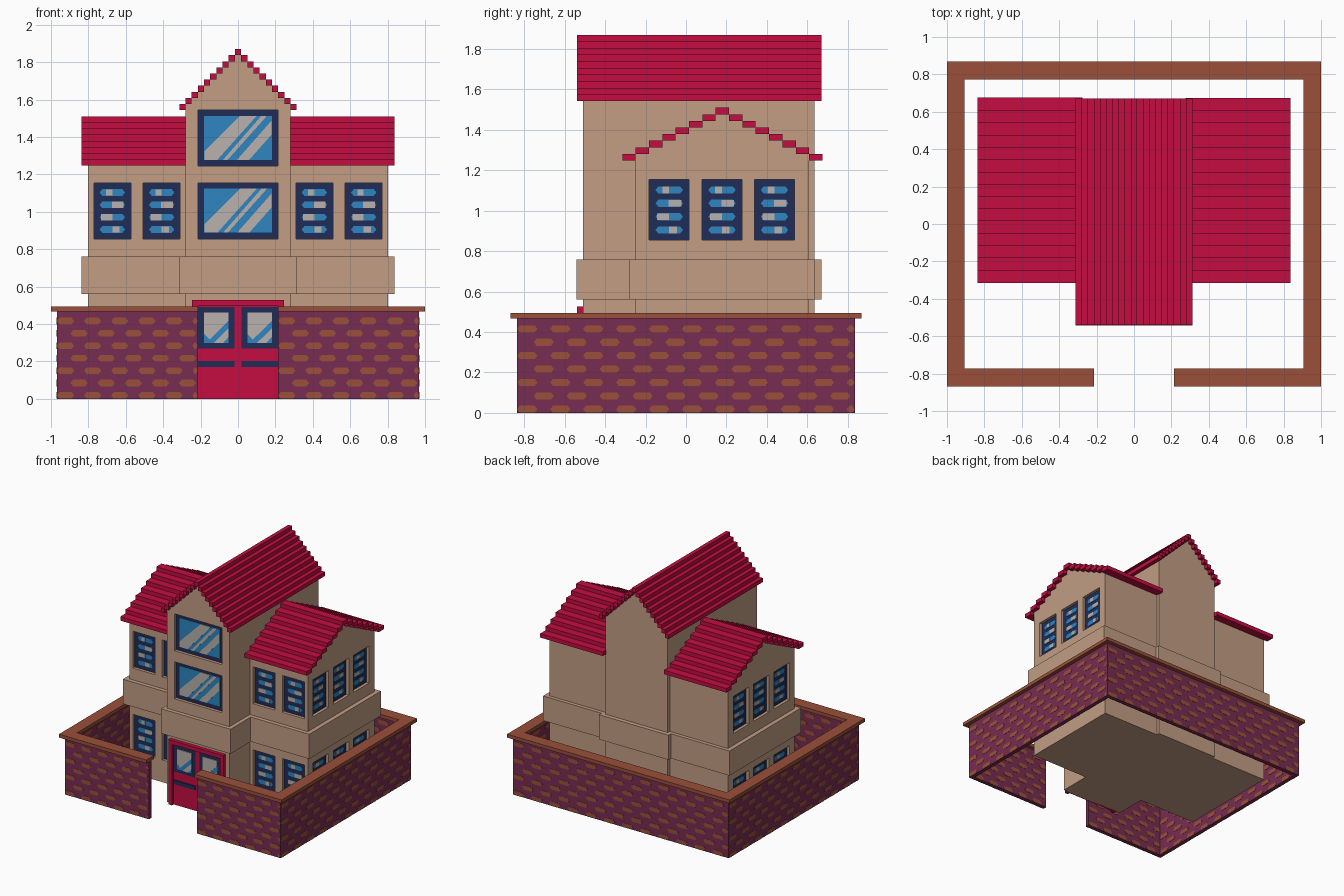
import bpy, bmesh, math
from mathutils import Matrix, Vector

cube = bpy.data.objects.get("Cube")
if cube:
    bpy.data.objects.remove(cube, do_unlink=True)


def material(name, hexcode):
    def lin(c):
        return c / 12.92 if c <= 0.04045 else ((c + 0.055) / 1.055) ** 2.4
    rgb = [lin(int(hexcode[i:i + 2], 16) / 255) for i in (0, 2, 4)] + [1.0]
    m = bpy.data.materials.new(name)
    m.use_nodes = True
    m.diffuse_color = rgb
    bsdf = m.node_tree.nodes["Principled BSDF"]
    bsdf.inputs["Base Color"].default_value = rgb
    bsdf.inputs["Roughness"].default_value = 0.9
    return m


TAN = material("tan plaster", "C29D84")
RED = material("crimson", "C40D41")
BROWN = material("brick brown", "9B503A")
PURPLE = material("purple mortar", "772C52")
NAVY = material("navy frame", "1F2C57")
BLUE = material("blue glass", "2E86C1")
GREY = material("grey reflection", "BAB1AC")

FRONT, LEFT, BACK, RIGHT = 0, 90, 180, -90


class Part:
    """Mesh made of prisms that are drawn on a facade and extruded outwards."""

    def __init__(self, name, *mats):
        self.name, self.mats, self.bm = name, mats, bmesh.new()

    def prism(self, pts, side, d0, d1, mat=0):
        rot = Matrix.Rotation(math.radians(side), 3, 'Z')
        rings = [[self.bm.verts.new(rot @ Vector((u, -d, v))) for u, v in pts] for d in (d0, d1)]
        n = len(pts)
        faces = [self.bm.faces.new(r) for r in rings]
        for i in range(n):
            j = (i + 1) % n
            faces.append(self.bm.faces.new((rings[0][i], rings[0][j], rings[1][j], rings[1][i])))
        for f in faces:
            f.material_index = mat

    def rect(self, u0, u1, v0, v1, side, d0, d1, mat=0):
        self.prism([(u0, v0), (u1, v0), (u1, v1), (u0, v1)], side, d0, d1, mat)

    def lozenge(self, u0, u1, v, half, side, d0, d1, mat=0):
        c = min(half * 0.8, (u1 - u0) * 0.4)
        self.prism([(u0, v), (u0 + c, v - half), (u1 - c, v - half), (u1, v),
                    (u1 - c, v + half), (u0 + c, v + half)], side, d0, d1, mat)

    def box(self, x0, x1, y0, y1, z0, z1, mat=0):
        self.rect(x0, x1, z0, z1, FRONT, -y1, -y0, mat)

    def finish(self):
        bmesh.ops.recalc_face_normals(self.bm, faces=self.bm.faces[:])
        me = bpy.data.meshes.new(self.name)
        self.bm.to_mesh(me)
        self.bm.free()
        for m in self.mats:
            me.materials.append(m)
        ob = bpy.data.objects.new(self.name, me)
        bpy.context.collection.objects.link(ob)
        return ob


H = 0.0327  # height of one roof step


def edge(k, w):
    return w / 2 + w * k if k >= 0 else 0


def stepped_wall(mid, ridge, w, n):
    """House end profile whose gable follows the roof steps."""
    half = []
    for k in range(n - 2, -1, -1):
        top = ridge - (k + 1) * H
        half.append((edge(k, w), top))
        if k:
            half.append((edge(k - 1, w), top))
    right = [(edge(n - 2, w), 0)] + half
    return [(mid + u, v) for u, v in right] + [(mid - u, v) for u, v in reversed(right)]


def stepped_roof(part, mid, ridge, w, n, side, d0, d1):
    part.rect(mid - w / 2, mid + w / 2, ridge - H, ridge, side, d0, d1)
    for k in range(1, n):
        for s in (-1, 1):
            a, b = sorted((mid + s * edge(k - 1, w), mid + s * edge(k, w)))
            part.rect(a, b, ridge - (k + 1) * H, ridge - k * H, side, d0, d1)


# House bodies and roofs
tower = Part("tower_walls", TAN)
tower.prism(stepped_wall(0, 1.87, 0.033, 10), FRONT, -0.635, 0.51)
bodies = [tower.finish()]
roof = Part("tower_roof", RED)
stepped_roof(roof, 0, 1.87, 0.033, 10, FRONT, -0.67, 0.54)
roof.finish()
for name, side, s in (("left", LEFT, 1), ("right", RIGHT, -1)):
    wing = Part(name + "_wing_walls", TAN)
    wing.prism(stepped_wall(0.18 * s, 1.51, 0.066, 8), side, 0.27, 0.802)
    bodies.append(wing.finish())
    roof = Part(name + "_wing_roof", RED)
    stepped_roof(roof, 0.18 * s, 1.51, 0.066, 8, side, 0.275, 0.837)
    roof.finish()

# Plaster band between the floors
band = Part("tower_band", TAN)
band.box(-0.312, 0.312, -0.542, 0.67, 0.56, 0.76)
band.finish()
band = Part("wing_band", TAN)
band.box(-0.837, 0.837, -0.282, 0.638, 0.56, 0.76)
band.finish()

# Windows sit in recesses cut from the walls
DEEP = 0.03
cutter = Part("window_cutter", TAN)
small = Part("shuttered_windows", NAVY, BLUE, GREY)
large = Part("tower_windows", NAVY, BLUE, GREY)


def recess(u0, u1, v0, v1, side, d, part):
    cutter.rect(u0, u1, v0, v1, side, d - DEEP, d + 0.02)
    part.rect(u0, u1, v0, v1, side, d - DEEP, d - DEEP + 0.006)
    return d - DEEP


SHINE = [(0.5, 0.78), (0.0, 0.5), (0.48, 0.98), (0.25, 0.5)]  # slat reflections, bottom up


def small_window(u, v, side, d):
    d = recess(u - 0.099, u + 0.099, v, v + 0.3, side, d, small)
    for i, (a, b) in enumerate(SHINE):
        z, u0, w = v + 0.05 + 0.066 * i, u - 0.068, 0.136
        small.lozenge(u0, u0 + w, z, 0.018, side, d, d + 0.009, 1)
        small.rect(u0 + max(a, 0.06) * w, u0 + min(b, 0.94) * w, z - 0.0165, z + 0.0165,
                   side, d, d + 0.012, 2)


STREAKS = [
    [(-0.18, 0), (-0.11, 0), (0.10, 0.235), (0.01, 0.235), (-0.18, 0.045)],
    [(-0.08, 0), (-0.055, 0), (0.155, 0.235), (0.125, 0.235)],
    [(-0.005, 0), (0.06, 0), (0.18, 0.135), (0.18, 0.21)],
]


def large_window(v):
    d = recess(-0.215, 0.215, v, v + 0.3, FRONT, 0.51, large)
    large.rect(-0.182, 0.182, v + 0.033, v + 0.268, FRONT, d, d + 0.009, 1)
    for pts in STREAKS:
        large.prism([(u, v + 0.033 + z) for u, z in pts], FRONT, d, d + 0.012, 2)


for v in (0.855, 1.245):
    large_window(v)
for v in (0.18, 0.855):
    for u in (-0.672, -0.408, 0.408, 0.672):
        small_window(u, v, FRONT, 0.249)
    for y in (-0.083, 0.178, 0.438):
        small_window(y, v, LEFT, 0.802)
        small_window(-y, v, RIGHT, 0.802)
small.finish()
large.finish()

cut = cutter.finish()
cut.hide_render = True
for ob in bodies:
    mod = ob.modifiers.new("recesses", 'BOOLEAN')
    mod.operation, mod.solver, mod.object = 'DIFFERENCE', 'EXACT', cut
    bpy.context.view_layer.objects.active = ob
    bpy.ops.object.modifier_apply(modifier=mod.name)
bpy.data.objects.remove(cut, do_unlink=True)

# Double door with frame, panes and push bars
frame = Part("door_frame", RED)
frame.rect(-0.247, 0.247, 0.495, 0.527, FRONT, 0.5, 0.54)
for s in (-1, 1):
    a, b = sorted((s * 0.215, s * 0.247))
    frame.rect(a, b, 0, 0.495, FRONT, 0.5, 0.54)
frame.finish()
door = Part("double_door", RED, NAVY, BLUE, GREY)
door.rect(-0.215, 0.215, 0, 0.495, FRONT, 0.5, 0.518)
for a in (-0.213, 0.018):
    b = a + 0.195
    door.rect(a, b, 0.17, 0.202, FRONT, 0.51, 0.526, 1)
    door.rect(a, b, 0.27, 0.49, FRONT, 0.51, 0.521, 1)
    door.rect(a + 0.032, b - 0.032, 0.297, 0.462, FRONT, 0.51, 0.524, 2)
    for pts in ([(0, .05), (0.03, 0.02), (0.131, 0.12), (0.131, 0.165), (0, 0.165)],
                [(0.05, 0), (0.1, 0), (0.131, 0.035), (0.131, 0.08)]):
        door.prism([(a + 0.032 + u, 0.297 + z) for u, z in pts], FRONT, 0.51, 0.527, 3)
door.finish()

# Yard wall with a gate opening, and its coping
GATE = 0.215


def enclosure(name, mat, x0, x1, y0, y1, z0, z1):
    p = Part(name, mat)
    for s in (-1, 1):
        a, b = sorted((s * x0, s * x1))
        p.box(a, b, -y1, y1, z0, z1)
        a, b = sorted((s * GATE, s * x0))
        p.box(a, b, -y1, -y0, z0, z1)
    p.box(-x0, x0, y0, y1, z0, z1)
    p.finish()


enclosure("yard_wall", PURPLE, 0.936, 0.968, 0.803, 0.835, 0, 0.466)
enclosure("wall_coping", BROWN, 0.905, 1.0, 0.772, 0.868, 0.466, 0.494)

# Raised bricks on both faces of the yard wall
bricks = Part("wall_bricks", BROWN)


def brick_run(u0, u1, side, d, pitch, length):
    for row in range(7):
        u = u0 - pitch + (row % 2) * pitch / 2
        while u < u1:
            a, b = max(u, u0), min(u + length, u1)
            if b - a > 0.02:
                bricks.lozenge(a, b, 0.018 + 0.0663 * row, 0.0175, side, d - 0.002, d + 0.002)
            u += pitch


for d, ex, turn in ((0.835, 0.968, 0), (-0.803, 0.936, 180)):
    brick_run(-ex, -GATE, FRONT + turn, d, 0.145, 0.092)
    brick_run(GATE, ex, FRONT + turn, d, 0.145, 0.092)
    brick_run(-ex, ex, BACK + turn, d, 0.163, 0.1)
for d, ey, turn in ((0.968, 0.835, 0), (-0.936, 0.803, 180)):
    brick_run(-ey, ey, LEFT + turn, d, 0.163, 0.1)
    brick_run(-ey, ey, RIGHT + turn, d, 0.163, 0.1)
bricks.finish()
